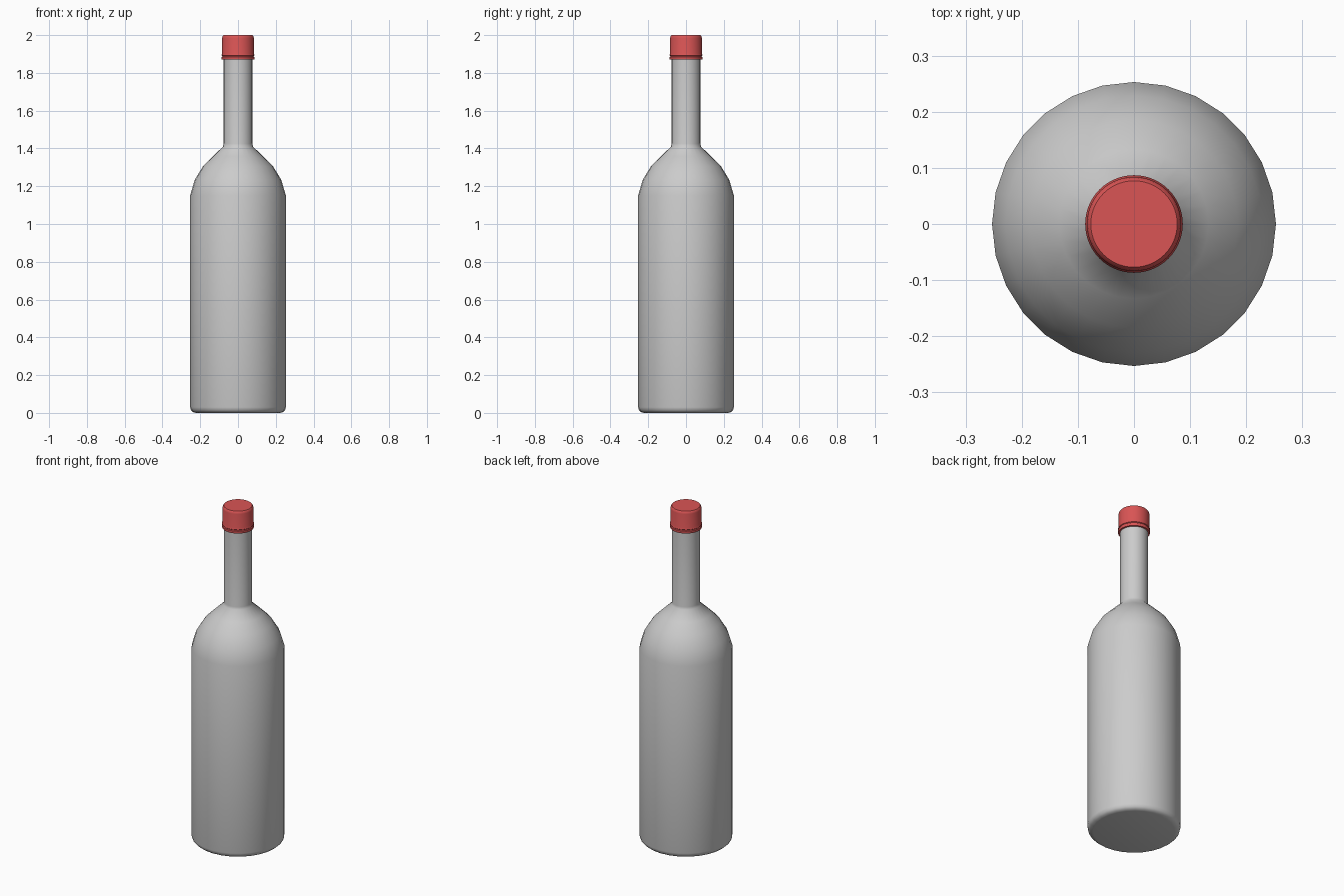
import bpy, bmesh, math

if "Cube" in bpy.data.objects:
    bpy.data.objects.remove(bpy.data.objects["Cube"])


def lathe(name, profile, sides):
    """Revolve (radius, z) points around z; radius 0 closes the end."""
    bm = bmesh.new()
    rings = []
    for r, z in profile:
        rings.append([bm.verts.new((r * math.cos(2 * math.pi * i / sides),
                                    r * math.sin(2 * math.pi * i / sides), z))
                      for i in range(sides)])
    for a, b in zip(rings, rings[1:]):
        for i in range(sides):
            j = (i + 1) % sides
            bm.faces.new((a[i], a[j], b[j], b[i]))
    bm.faces.new(rings[0][::-1])
    bm.faces.new(rings[-1])
    mesh = bpy.data.meshes.new(name)
    bm.to_mesh(mesh)
    bm.free()
    obj = bpy.data.objects.new(name, mesh)
    bpy.context.collection.objects.link(obj)
    bpy.ops.object.select_all(action='DESELECT')
    obj.select_set(True)
    bpy.context.view_layer.objects.active = obj
    bpy.ops.object.shade_smooth_by_angle(angle=math.radians(40))
    return obj


# Glass body, shoulder and neck
lathe("bottle", [(0.222, 0.0), (0.238, 0.004), (0.249, 0.014), (0.253, 0.03),
                 (0.253, 1.152), (0.229, 1.234), (0.185, 1.306),
                 (0.133, 1.358), (0.079, 1.41), (0.076, 1.425),
                 (0.076, 1.95)], 28)

# Red screw cap with groove and tamper ring
cap = lathe("cap", [(0.076, 1.87), (0.086, 1.87), (0.087, 1.874),
                    (0.087, 1.884), (0.083, 1.887), (0.083, 1.890),
                    (0.087, 1.893), (0.084, 1.903), (0.084, 1.985),
                    (0.082, 1.994), (0.077, 2.0)], 56)
red = bpy.data.materials.new("cap_red")
red.diffuse_color = (0.7, 0.09, 0.09, 1)
red.use_nodes = True
red.node_tree.nodes["Principled BSDF"].inputs["Base Color"].default_value = red.diffuse_color
cap.data.materials.append(red)
